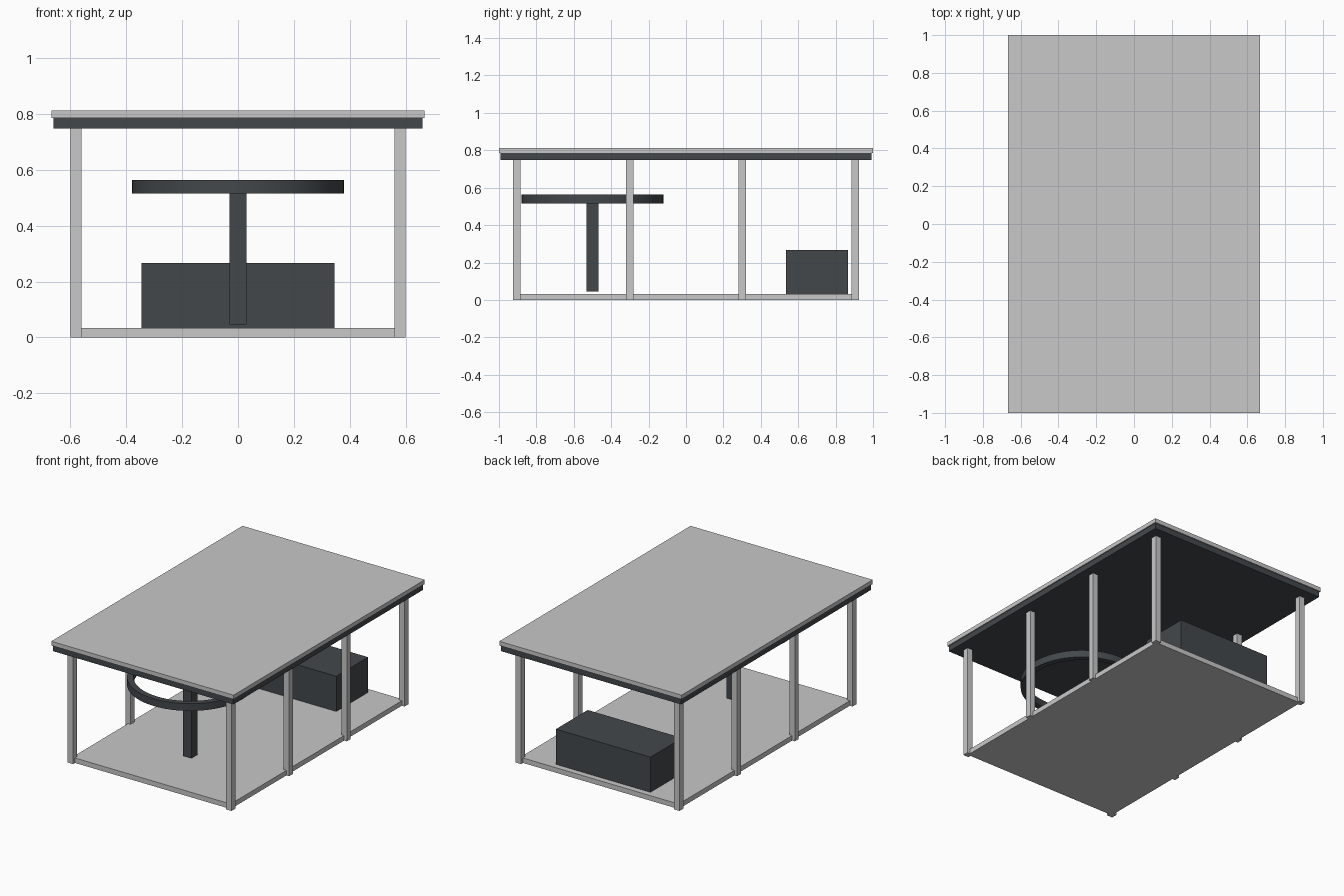
import bpy
import math

cube = bpy.data.objects.get("Cube")
if cube:
    bpy.data.objects.remove(cube, do_unlink=True)


def make_material(name, rgb):
    mat = bpy.data.materials.new(name)
    mat.use_nodes = True
    mat.diffuse_color = (*rgb, 1)
    mat.node_tree.nodes["Principled BSDF"].inputs["Base Color"].default_value = (*rgb, 1)
    return mat


light_grey = make_material("light_grey", (0.58, 0.58, 0.58))
dark_slate = make_material("dark_slate", (0.055, 0.064, 0.07))


def box(name, mat, x, y, z):
    """Box from (low, high) extents on each axis."""
    spans = (x, y, z)
    bpy.ops.mesh.primitive_cube_add(size=1, location=[(a + b) / 2 for a, b in spans])
    obj = bpy.context.object
    obj.name = name
    obj.scale = [b - a for a, b in spans]
    bpy.ops.object.transform_apply(location=False, rotation=False, scale=True)
    obj.data.materials.append(mat)
    return obj


def around(centre, half):
    return (centre - half, centre + half)


# Floor slab
box("floor", light_grey, around(0, 0.58), around(0, 0.905), (0, 0.033))

# Four posts along each long side
for side, x in (("right", -0.58), ("left", 0.58)):
    for i, y in enumerate((-0.905, -0.302, 0.302, 0.905)):
        box(f"{side}_post_{i + 1}", light_grey, around(x, 0.02), around(y, 0.02), (0, 0.747))

# Roof: dark ceiling panel under a slightly larger light top
box("ceiling_panel", dark_slate, around(0, 0.66), around(0, 0.993), (0.747, 0.785))
box("roof_top", light_grey, around(0, 0.667), around(0, 1), (0.785, 0.813))

# Storage block at the back
box("back_block", dark_slate, around(0, 0.346), around(0.7, 0.166), (0.033, 0.266))

# Column in the middle of the ring
box("column", dark_slate, around(0, 0.031), around(-0.5, 0.031), (0.046, 0.515))

# Open ring: a tube wall given thickness inward
bpy.ops.mesh.primitive_cylinder_add(vertices=64, radius=0.379, depth=0.048,
                                    end_fill_type='NOTHING', location=(0, -0.5, 0.54))
ring = bpy.context.object
ring.name = "ring"
ring.data.materials.append(dark_slate)
wall = ring.modifiers.new("wall", 'SOLIDIFY')
wall.thickness = 0.038
wall.offset = -1
bpy.ops.object.modifier_apply(modifier=wall.name)
bpy.ops.object.shade_smooth_by_angle(angle=math.radians(30))
